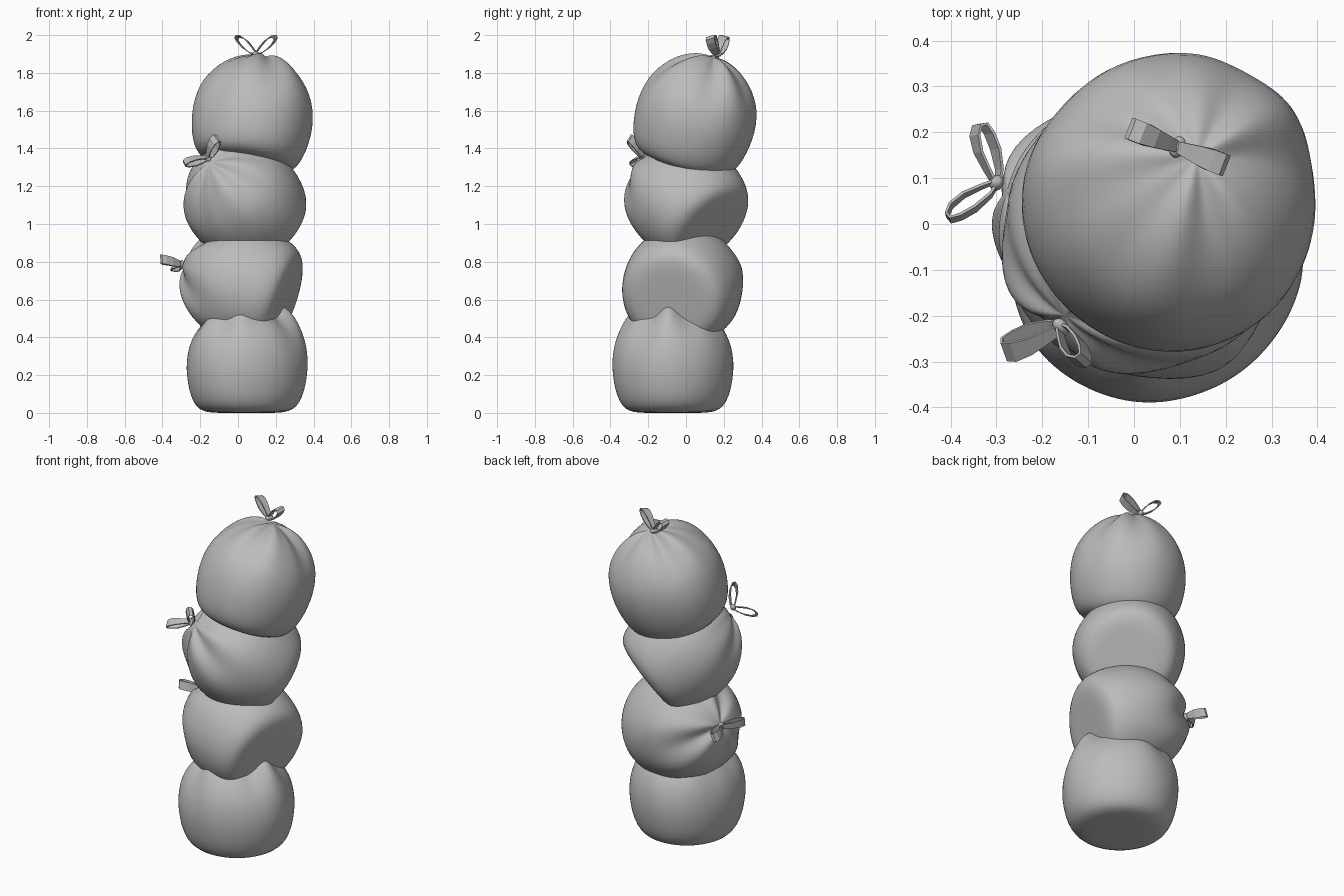
import bpy, bmesh, math
from mathutils import Vector, Matrix

if "Cube" in bpy.data.objects:
    bpy.data.objects.remove(bpy.data.objects["Cube"])

cloth = bpy.data.materials.new("plain grey cloth")
cloth.diffuse_color = (0.5, 0.5, 0.5, 1)
cloth.use_nodes = True
cloth.node_tree.nodes["Principled BSDF"].inputs["Base Color"].default_value = cloth.diffuse_color

# Sack outline: radius, height, strength of the pleats
PROFILE = [(.08, -.27, 0), (.15, -.27, 0), (.205, -.267, 0), (.25, -.252, 0),
           (.282, -.215, 0), (.306, -.15, .02), (.319, -.07, .06), (.322, 0, .12),
           (.311, .08, .25), (.286, .145, .45), (.245, .205, .7), (.195, .255, .9),
           (.14, .292, 1), (.09, .313, .9), (.05, .323, .5), (.02, .326, 0)]
SEG = 64


def finish(name, bm, smooth):
    bmesh.ops.recalc_face_normals(bm, faces=bm.faces)
    me = bpy.data.meshes.new(name)
    bm.to_mesh(me)
    bm.free()
    me.materials.append(cloth)
    for p in me.polygons:
        p.use_smooth = smooth
    ob = bpy.data.objects.new(name, me)
    bpy.context.collection.objects.link(ob)
    return ob


def sack(name, centre, axis, phase, size=1, ears=()):
    """Lathed bag with pleats gathered towards its tied end."""
    bm = bmesh.new()
    rings = []
    for r, z, k in PROFILE:
        ring = []
        for i in range(SEG):
            t = 2 * math.pi * i / SEG
            wave = (.55 * math.cos(5 * t + phase) + .3 * math.cos(8 * t + 2.3 * phase)
                    + .3 * math.cos(3 * t - phase))
            body = 1 + .012 * math.cos(3 * t + phase) * min(1, r / .3) * (z > -.25)
            rr = r * (body + .075 * k * wave)
            zz = z + .016 * k * wave
            for angle, lift in ears:
                d = (t - angle + math.pi) % (2 * math.pi) - math.pi
                bump = math.exp(-(d / .2) ** 2) * math.exp(-((r - .22) / .05) ** 2) * (z > 0)
                zz += lift * bump
            ring.append(bm.verts.new((rr * math.cos(t), rr * math.sin(t), zz)))
        rings.append(ring)
    for a, b in zip(rings, rings[1:]):
        for i in range(SEG):
            j = (i + 1) % SEG
            bm.faces.new((a[i], a[j], b[j], b[i]))
    bm.faces.new(rings[0])
    bm.faces.new(rings[-1])
    ob = finish(name, bm, True)
    rot = Vector((0, 0, 1)).rotation_difference(Vector(axis)).to_matrix().to_4x4()
    ob.matrix_world = Matrix.Translation(centre) @ rot @ Matrix.Scale(size, 4)
    sub = ob.modifiers.new("soften", 'SUBSURF')
    sub.levels = sub.render_levels = 1
    return ob


# One ribbon loop, in (sideways, outward)
LOOP = [(.0, -.004), (.03, .004), (.07, .032), (.098, .062), (.112, .086),
        (.105, .1), (.082, .098), (.05, .074), (.02, .036), (.0, .008)]


def bow(name, knot, out, side, reach=1):
    """Two ribbon loops and a knot."""
    n = Vector(out).normalized()
    u = Vector(side)
    u = (u - n * u.dot(n)).normalized()
    v = n.cross(u)
    frame = Matrix.Translation(knot) @ Matrix((u, v, n)).transposed().to_4x4()
    for label, s in (("left", -1), ("right", 1)):
        bm = bmesh.new()
        rows = []
        for x, z in LOOP:
            w = .012 + .012 * min(1, x / .07)
            # each loop twists a little, in opposite senses
            rows.append([bm.verts.new((s * x, y, z * reach + s * y * .25)) for y in (-w, w)])
        for a, b in zip(rows, rows[1:]):
            bm.faces.new((a[0], a[1], b[1], b[0]))
        ob = finish(f"{name}_{label}_loop", bm, False)
        ob.matrix_world = frame
        m = ob.modifiers.new("thickness", 'SOLIDIFY')
        m.thickness, m.offset = .006, 0
    bm = bmesh.new()
    bmesh.ops.create_uvsphere(bm, u_segments=12, v_segments=8, radius=.022)
    bmesh.ops.scale(bm, vec=(.8, 1.1, .7), verts=bm.verts)
    finish(f"{name}_knot", bm, True).matrix_world = frame


# Four stacked sacks, each leaning a different way
sack("bottom_sack", (.043, -.07, .27), (0, 0, 1), .4,
     ears=((-.15, .035), (-1.75, .04)))
sack("lower_middle_sack", (.018, -.012, .68), (-.9, .25, .3), 1.3, .99)
sack("upper_middle_sack", (.022, -.012, 1.135), (-.55, -.6, .6), 2.2, .97)
sack("top_sack", (.085, .055, 1.575), (.17, .29, 1), 3.4)

# Ribbon bows on the tied ends
bow("lower_bow", (-.3, .09, .785), (-.93, .34, .1), (.34, .93, -.2), .8)
bow("middle_bow", (-.16, -.225, 1.35), (-.46, -.75, .46), (.77, -.09, .58), .85)
bow("top_bow", (.095, .168, 1.9), (0, .0, 1), (.93, -.36, 0), .93)
